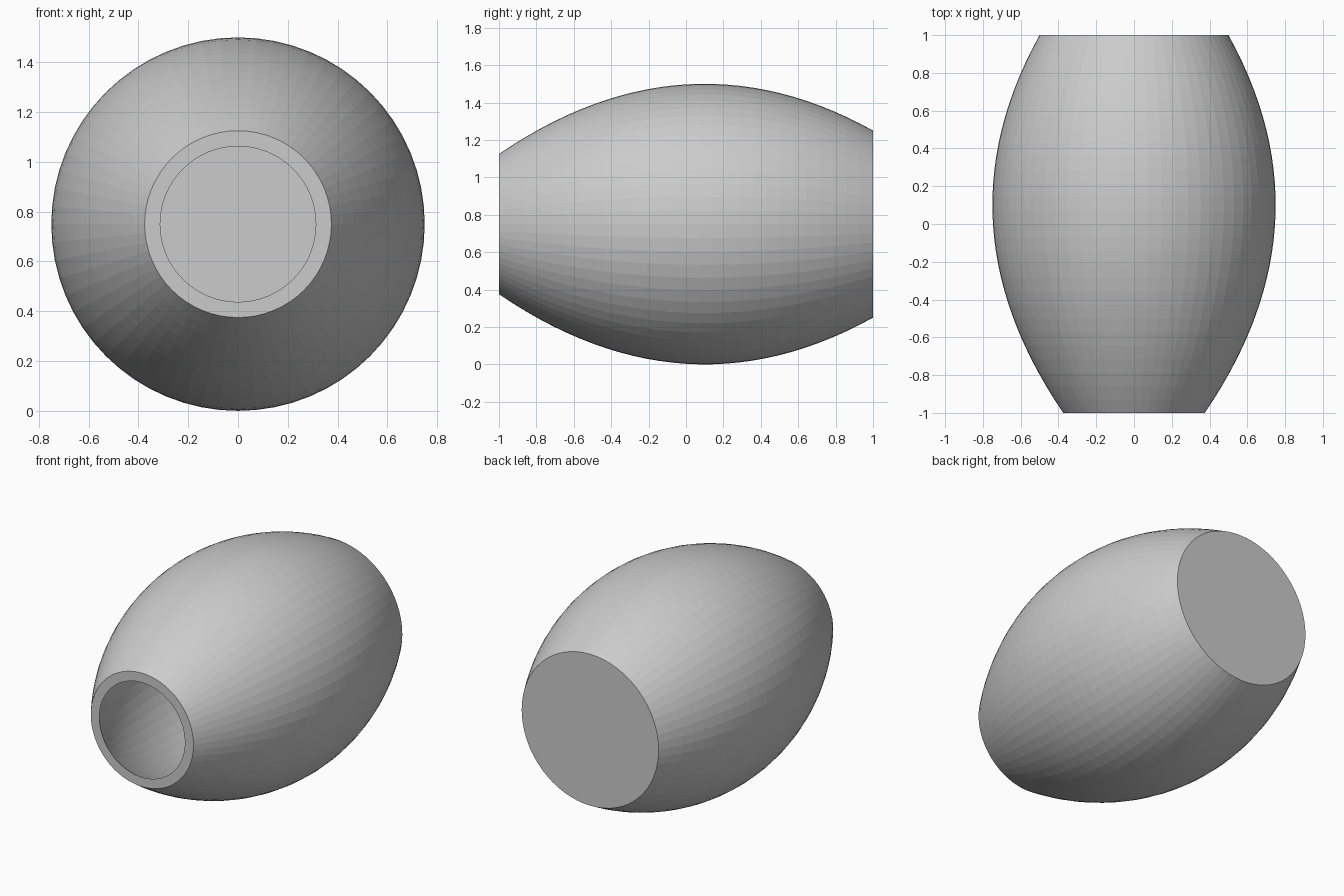
import bpy, bmesh, math

if "Cube" in bpy.data.objects:
    bpy.data.objects.remove(bpy.data.objects["Cube"])

SIDES, STEPS = 64, 28
R_MAX, BELLY_Y, CURVE, WALL = 0.75, 0.101, 0.3094, 0.0625


def radius(y):
    return R_MAX - CURVE * (y - BELLY_Y) ** 2


def span(a, b):
    return [a + (b - a) * i / STEPS for i in range(STEPS + 1)]


# Profile: outer wall from base to mouth, then inner wall from mouth to floor
profile = [(y, radius(y)) for y in span(1, -1)]
profile += [(y, radius(y) - WALL) for y in span(-1, 1 - WALL)]

# Turn the profile around the lying y axis
bm = bmesh.new()
rings = []
for y, r in profile:
    rings.append([bm.verts.new((r * math.cos(2 * math.pi * i / SIDES), y,
                                R_MAX + r * math.sin(2 * math.pi * i / SIDES)))
                  for i in range(SIDES)])
for a, b in zip(rings, rings[1:]):
    for i in range(SIDES):
        j = (i + 1) % SIDES
        bm.faces.new((a[i], a[j], b[j], b[i]))

# Flat base outside and flat floor inside
bm.faces.new(rings[0])
bm.faces.new(rings[-1])
bmesh.ops.recalc_face_normals(bm, faces=bm.faces)

mesh = bpy.data.meshes.new("vase")
bm.to_mesh(mesh)
bm.free()
vase = bpy.data.objects.new("vase", mesh)
bpy.context.collection.objects.link(vase)
